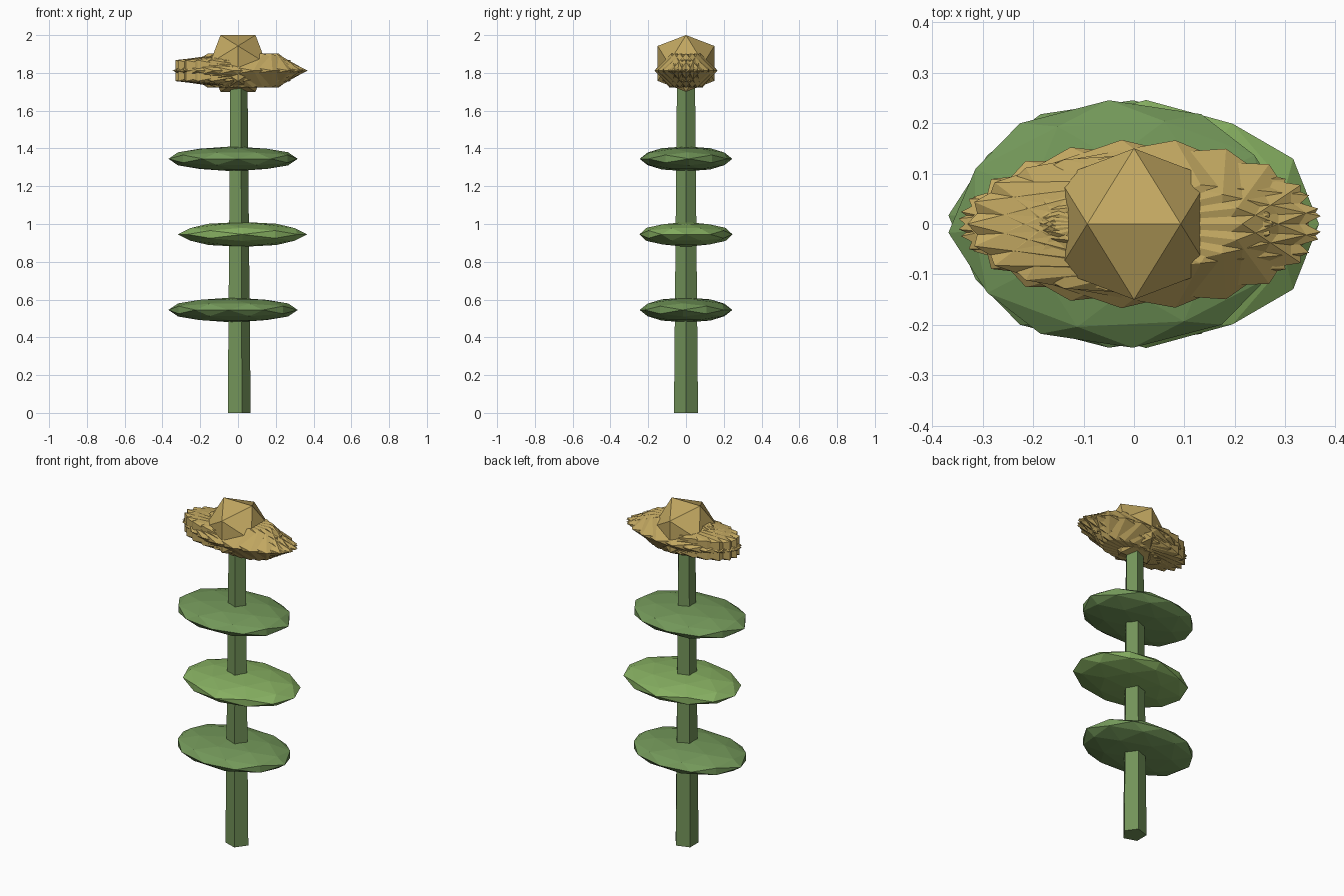
import bpy, bmesh, math
from mathutils import Vector, Matrix

if "Cube" in bpy.data.objects:
    bpy.data.objects.remove(bpy.data.objects["Cube"])

PHI = (1 + 5 ** 0.5) / 2


def material(name, rgb):
    m = bpy.data.materials.new(name)
    m.diffuse_color = (*rgb, 1)
    m.use_nodes = True
    m.node_tree.nodes["Principled BSDF"].inputs["Base Color"].default_value = m.diffuse_color
    return m


STEM = material("stem_green", (0.17, 0.29, 0.10))
LEAF = material("leaf_green", (0.17, 0.31, 0.10))
LEAF_LIGHT = material("light_leaf_green", (0.24, 0.43, 0.12))
GOLD = material("golden_yellow", (0.54, 0.39, 0.12))


def add_object(name, bm, mat):
    bmesh.ops.recalc_face_normals(bm, faces=bm.faces)
    me = bpy.data.meshes.new(name)
    bm.to_mesh(me)
    bm.free()
    me.materials.append(mat)
    ob = bpy.data.objects.new(name, me)
    bpy.context.collection.objects.link(ob)
    return ob


def ico_points(detail):
    """Unit icosahedron with an x-aligned top edge; detail 1 adds the edge midpoints."""
    pts = []
    for a in (-1, 1):
        for b in (-PHI, PHI):
            pts += [Vector((a, 0, b)), Vector((0, b, a)), Vector((b, a, 0))]
    if detail:
        pts += [p + q for i, p in enumerate(pts) for q in pts[i + 1:]
                if abs((p - q).length - 2) < 0.01]
    return [p.normalized() for p in pts]


def blob(name, loc, scale, yaw, detail, mat):
    bm = bmesh.new()
    for p in ico_points(detail):
        bm.verts.new(p)
    bmesh.ops.convex_hull(bm, input=bm.verts)
    # turned first, then stretched along the world axes
    bm.transform(Matrix.Translation(loc) @ Matrix.Diagonal((*scale, 1))
                 @ Matrix.Rotation(yaw, 4, 'Z'))
    return add_object(name, bm, mat)


# Five-sided tapering stem
bm = bmesh.new()
rings = []
for r, z in ((0.067, 0.0), (0.05, 1.78)):
    rings.append([bm.verts.new((r * math.cos(math.tau * i / 5),
                                r * math.sin(math.tau * i / 5), z)) for i in range(5)])
for i in range(5):
    j = (i + 1) % 5
    bm.faces.new((rings[0][i], rings[0][j], rings[1][j], rings[1][i]))
for ring in rings:
    bm.faces.new(ring)
add_object("stem", bm, STEM)

# Flattened leaves, shifted alternately left and right
for i, (x, yaw, mat) in enumerate(((-0.026, 86, LEAF), (0.024, 0, LEAF_LIGHT),
                                   (-0.026, 94, LEAF))):
    blob(f"leaf_{i + 1}", (x, 0, 0.545 + 0.4 * i), (0.343, 0.246, 0.066),
         math.radians(yaw), 1, mat)

# Ring of overlapping petals
PETALS = 12
for i in range(PETALS):
    a = math.tau * i / PETALS
    if a > math.pi + 0.01:
        a -= math.tau
    blob(f"petal_{i + 1}", (0.027 * math.cos(a), 0.023 * math.sin(a), 1.812),
         (0.357, 0.147, 0.106), a / 2, 0, GOLD)

# Flower centre
blob("flower_centre", (0, 0, 1.85), (0.1763,) * 3, 0, 0, GOLD)
